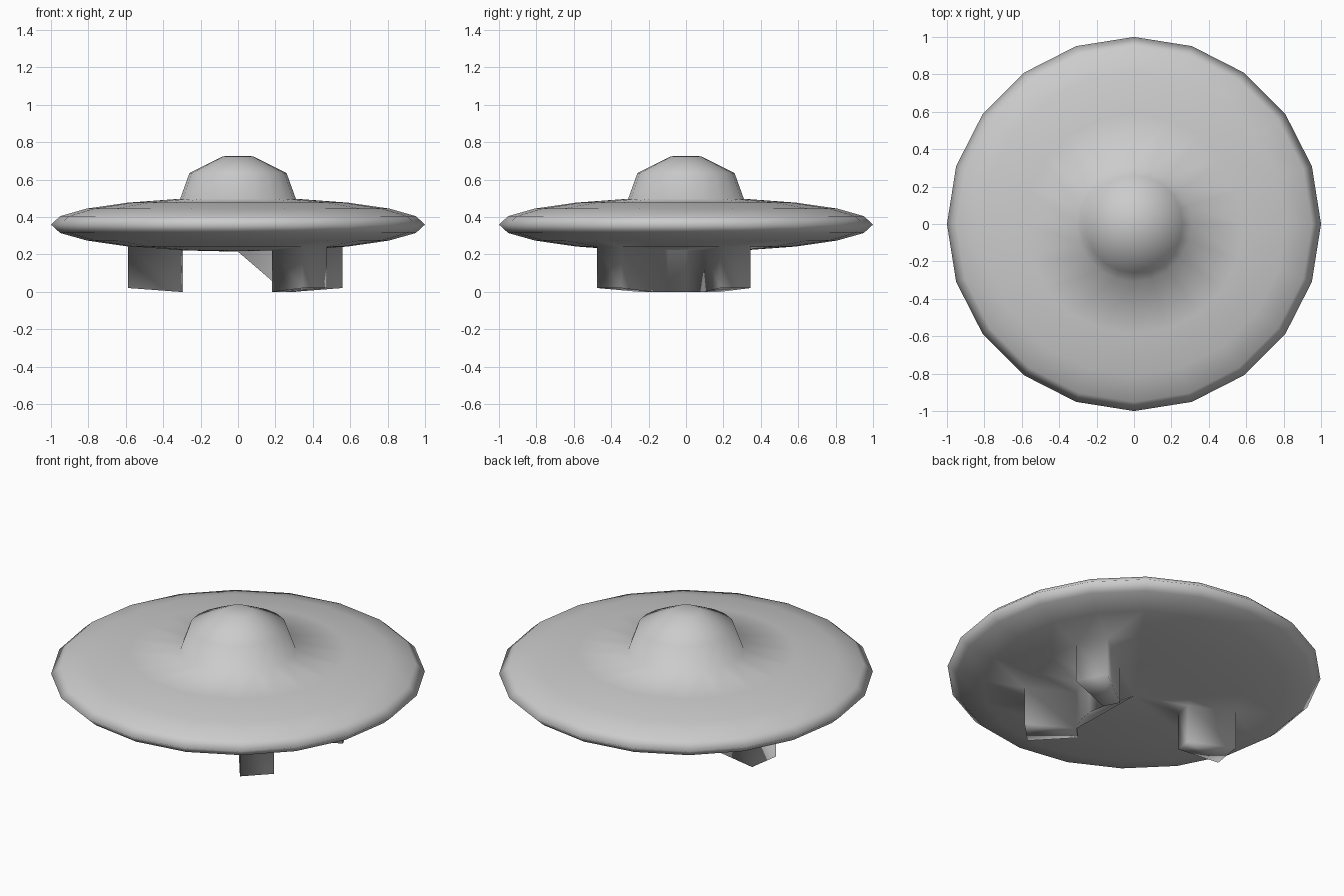
import bpy, bmesh, math
from mathutils import Vector, Matrix

if "Cube" in bpy.data.objects:
    bpy.data.objects.remove(bpy.data.objects["Cube"])

SIDES = 20
STEP = math.radians(18)
MID, HALF = 0.36, 0.145      # height of the rim, half thickness of the disc
DROP = 0.222                 # length of the feet

# Half profile: lower pole -> rim -> upper disc -> dome
profile = [(math.sin(i * STEP), MID - HALF * math.cos(i * STEP)) for i in range(10)]
profile[0] = (0, MID - HALF)
profile += [(0.26, 0.635), (0.08, 0.725), (0, 0.727)]

bm = bmesh.new()
verts = [bm.verts.new((r, 0, z)) for r, z in profile]
edges = [bm.edges.new(p) for p in zip(verts, verts[1:])]
bmesh.ops.spin(bm, geom=verts + edges, cent=(0, 0, 0), axis=(0, 0, 1),
               angle=math.tau, steps=SIDES)
bmesh.ops.remove_doubles(bm, verts=bm.verts, dist=0.0005)


def find_faces(r_min, r_max, a_min, a_max):
    """Underside faces whose centre lies in a radius and angle (degrees) range."""
    found = []
    for f in bm.faces:
        c = f.calc_center_median()
        a = math.degrees(math.atan2(c.y, c.x))
        if c.z < MID and f.normal.z ** 2 > 0.5 and r_min < c.xy.length < r_max and a_min < a < a_max:
            found.append(f)
    return found


def pull_down(faces, keep_pole=False):
    """Extrude faces straight down, optionally leaving the centre point in place."""
    new = bmesh.ops.extrude_face_region(bm, geom=faces)["geom"]
    for v in new:
        if isinstance(v, bmesh.types.BMVert) and not (keep_pole and v.co.xy.length < 0.01):
            v.co.z -= DROP
    old = [f for f in faces if f.is_valid]
    if old:
        bmesh.ops.delete(bm, geom=old, context='FACES_ONLY')


bm.normal_update()
# Three feet pulled from the second ring of the underside
feet = [find_faces(0.33, 0.56, a, a + 18) for a in (-54, 18, 162)]
# Wedge between the two right-hand feet, tapering to the centre
wedge = find_faces(0.0, 0.3, -36, 18)
for foot in feet:
    pull_down(foot)
pull_down(wedge, keep_pole=True)

bmesh.ops.remove_doubles(bm, verts=bm.verts, dist=0.0005)
bmesh.ops.recalc_face_normals(bm, faces=bm.faces)
for f in bm.faces:
    f.smooth = True

mesh = bpy.data.meshes.new("saucer")
bm.to_mesh(mesh)
bm.free()
saucer = bpy.data.objects.new("saucer", mesh)
bpy.context.collection.objects.link(saucer)
